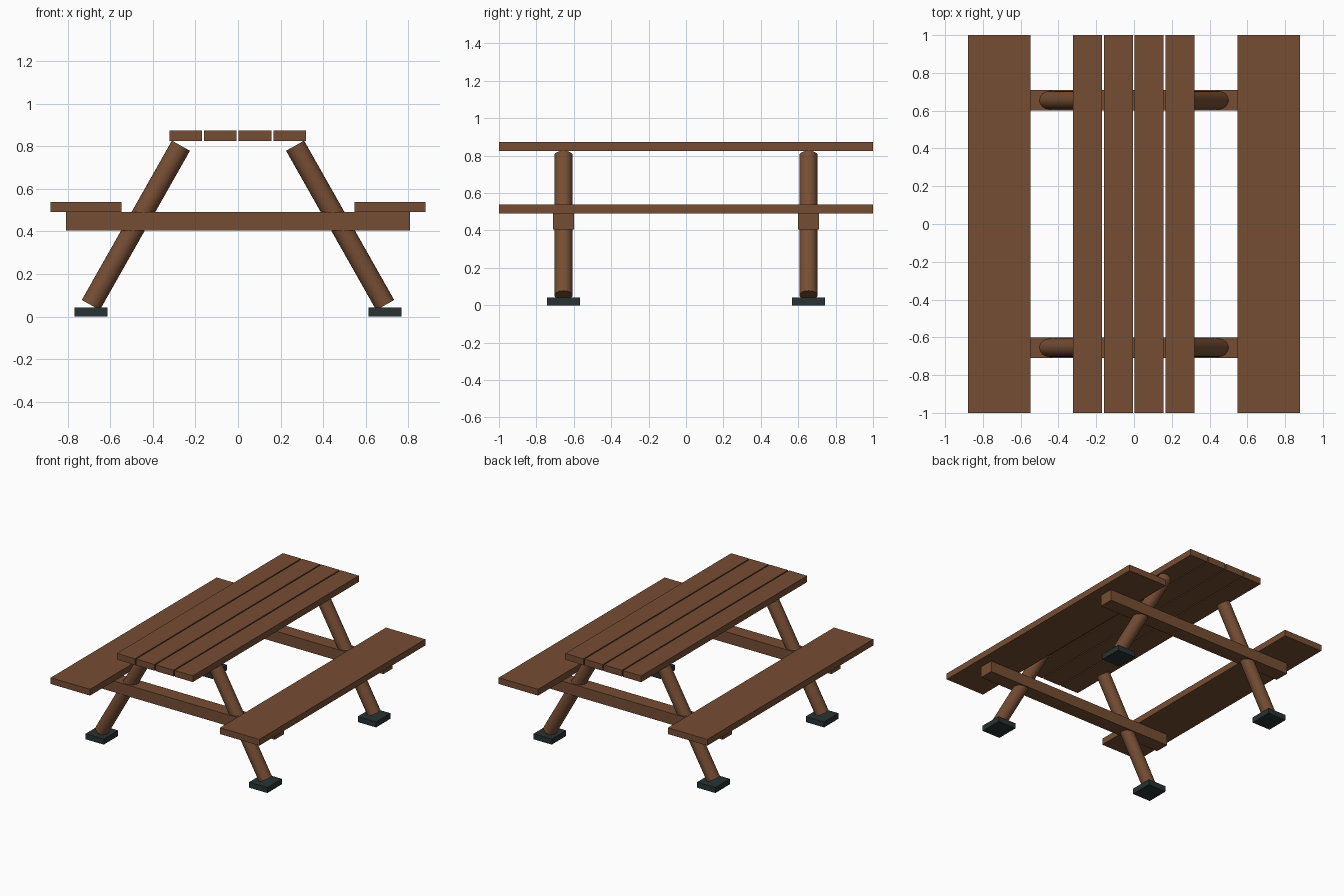
import bpy, math
from mathutils import Vector

if "Cube" in bpy.data.objects:
    bpy.data.objects.remove(bpy.data.objects["Cube"])


def material(name, rgb):
    m = bpy.data.materials.new(name)
    m.diffuse_color = (*rgb, 1)
    m.use_nodes = True
    m.node_tree.nodes["Principled BSDF"].inputs["Base Color"].default_value = m.diffuse_color
    return m


WOOD = material("brown wood", (0.18, 0.075, 0.034))
DARK = material("dark slate", (0.022, 0.032, 0.033))


def box(name, lo, hi, mat):
    centre = [(a + b) / 2 for a, b in zip(lo, hi)]
    bpy.ops.mesh.primitive_cube_add(size=1, location=centre)
    ob = bpy.context.object
    ob.name = name
    ob.scale = [b - a for a, b in zip(lo, hi)]
    bpy.ops.object.transform_apply(location=False, rotation=False, scale=True)
    ob.data.materials.append(mat)


def rod(name, start, end, radius, mat):
    a, b = Vector(start), Vector(end)
    bpy.ops.mesh.primitive_cylinder_add(vertices=24, radius=radius,
                                        depth=(b - a).length, location=(a + b) / 2)
    ob = bpy.context.object
    ob.name = name
    ob.rotation_euler = (b - a).to_track_quat('Z', 'Y').to_euler()
    ob.data.materials.append(mat)
    bpy.ops.object.shade_smooth_by_angle(angle=math.radians(40))


# Four table top planks with narrow gaps
for i in range(4):
    x = -0.322 + i * 0.1625
    box(f"top_plank_{i + 1}", (x, -1, 0.825), (x + 0.1535, 1, 0.873), WOOD)

# Bench on each side
for side, s in (("left", -1), ("right", 1)):
    x0, x1 = sorted((s * 0.548, s * 0.88))
    box(f"{side}_bench", (x0, -1, 0.49), (x1, 1, 0.538), WOOD)

# Cross beam, two slanted legs and foot pads at each end
for end, t in (("front", -1), ("back", 1)):
    y = t * 0.655
    box(f"{end}_cross_beam", (-0.807, y - 0.055, 0.405), (0.807, y + 0.055, 0.49), WOOD)
    for side, s in (("left", -1), ("right", 1)):
        rod(f"{end}_{side}_leg", (s * 0.691, y, 0.054), (s * 0.268, y, 0.802), 0.0485, WOOD)
        box(f"{end}_{side}_foot", (s * 0.69 - 0.077, y - 0.087, 0),
            (s * 0.69 + 0.077, y + 0.087, 0.042), DARK)
